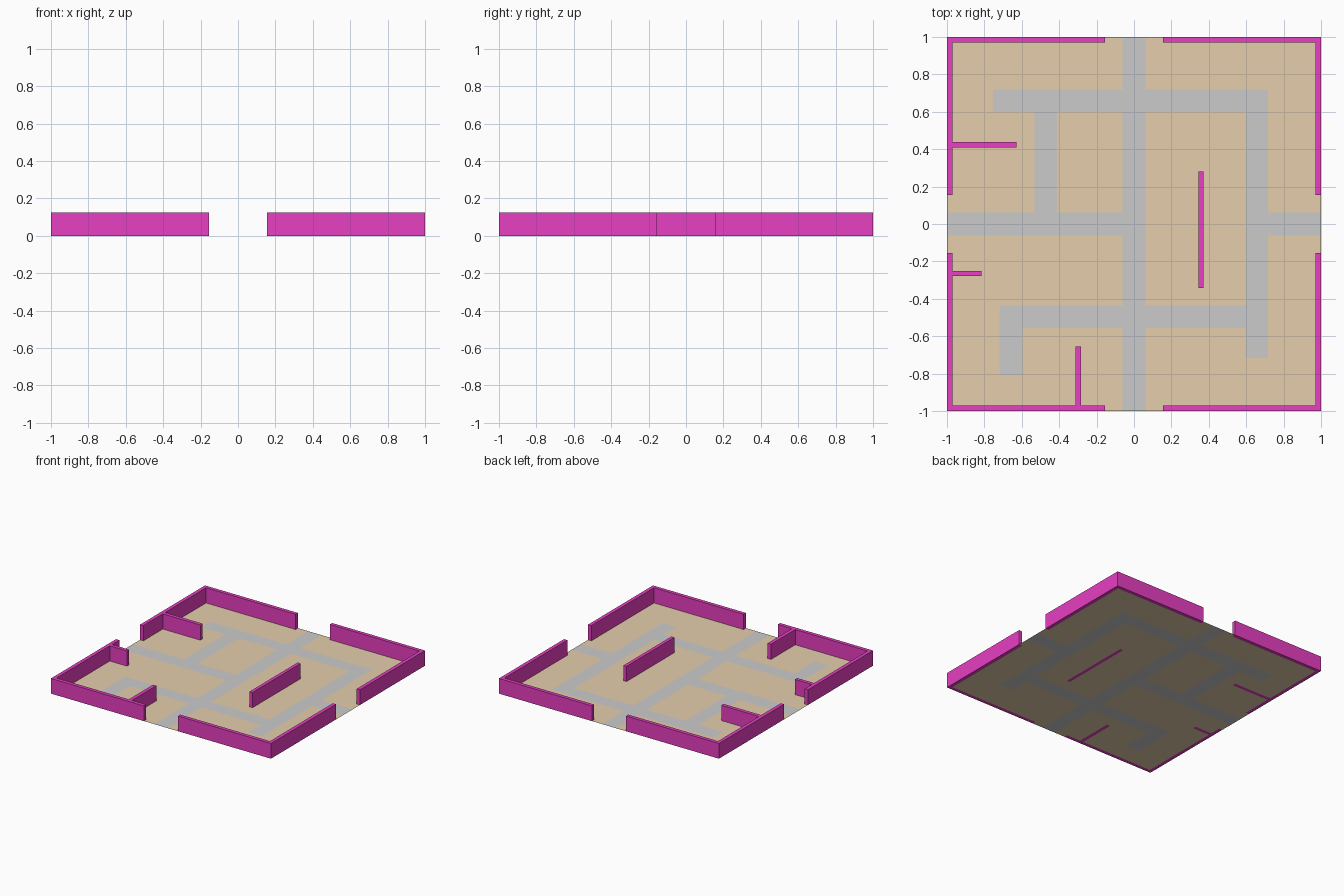
import bpy, bmesh

if "Cube" in bpy.data.objects:
    bpy.data.objects.remove(bpy.data.objects["Cube"])

H, T, GAP, R = 0.125, 0.03, 0.156, 0.061   # wall height, thickness, gate half width, road half width


def material(name, color):
    m = bpy.data.materials.new(name)
    m.diffuse_color = (*color, 1)
    m.use_nodes = True
    m.node_tree.nodes["Principled BSDF"].inputs["Base Color"].default_value = m.diffuse_color
    return m


def finish(name, bm, mat=None):
    bmesh.ops.remove_doubles(bm, verts=bm.verts, dist=1e-5)
    me = bpy.data.meshes.new(name)
    bm.to_mesh(me)
    bm.free()
    if mat:
        me.materials.append(mat)
    ob = bpy.data.objects.new(name, me)
    bpy.context.collection.objects.link(ob)
    return ob


def wall(name, outline):
    # footprint extruded upward to a closed solid
    bm = bmesh.new()
    base = bm.faces.new([bm.verts.new((x, y, 0)) for x, y in outline])
    top = bmesh.ops.extrude_face_region(bm, geom=[base], use_keep_orig=True)["geom"]
    for v in top:
        if isinstance(v, bmesh.types.BMVert):
            v.co.z = H
    bmesh.ops.recalc_face_normals(bm, faces=bm.faces)
    return finish(name, bm, pink)


def rect(x0, x1, y0, y1):
    return [(x0, y0), (x1, y0), (x1, y1), (x0, y1)]


pink = material("wall_pink", (0.80, 0.05, 0.54))
tan = material("ground_tan", (0.79, 0.62, 0.415))

# Corner walls, leaving a gate in the middle of every side
i = 1 - T
corner = [(GAP, 1), (1, 1), (1, GAP), (i, GAP), (i, i), (GAP, i)]
footprints = []
for sx, sy, side in ((1, 1, "back_right"), (-1, 1, "back_left"),
                     (-1, -1, "front_left"), (1, -1, "front_right")):
    wall("corner_wall_" + side, [(x * sx, y * sy) for x, y in corner])
    for a, b in (((GAP, 1), (i, 1)), ((i, 1), (GAP, 1))):
        xs, ys = sorted(v * sx for v in a), sorted(v * sy for v in b)
        footprints.append((*xs, *ys))

# Inner walls
inner = {
    "inner_wall_back_left": (-i, -0.628, 0.409, 0.439),
    "inner_wall_left": (-i, -0.815, -0.279, -0.25),
    "inner_wall_front": (-0.314, -0.284, -i, -0.655),
    "inner_wall_middle": (0.344, 0.372, -0.342, 0.282),
}
for name, r in inner.items():
    wall(name, rect(*r))
    footprints.append(r)

# Road rectangles
roads = [
    (-R, R, -1, 1), (-1, -R, -R, R), (0.595, 1, -R, R),
    (-0.754, 0.717, 0.599, 0.719), (-0.533, -0.411, R, 0.599),
    (0.595, 0.717, -0.717, 0.719), (-0.72, 0.595, -0.557, -0.437),
    (-0.72, -0.597, -0.808, -0.437),
]

# Ground sheet split along road and wall edges into road and earth
cuts = roads + footprints
gx = sorted({round(v, 4) for r in cuts for v in r[:2]})
gy = sorted({round(v, 4) for r in cuts for v in r[2:]})


def inside(x, y, rects):
    return any(a < x < b and c < y < d for a, b, c, d in rects)


road_bm, earth_bm = bmesh.new(), bmesh.new()
for x0, x1 in zip(gx, gx[1:]):
    for y0, y1 in zip(gy, gy[1:]):
        cx, cy = (x0 + x1) / 2, (y0 + y1) / 2
        if inside(cx, cy, footprints):
            continue
        bm = road_bm if inside(cx, cy, roads) else earth_bm
        bm.faces.new([bm.verts.new((x, y, 0)) for x, y in rect(x0, x1, y0, y1)])
finish("road", road_bm)
finish("ground", earth_bm, tan)
